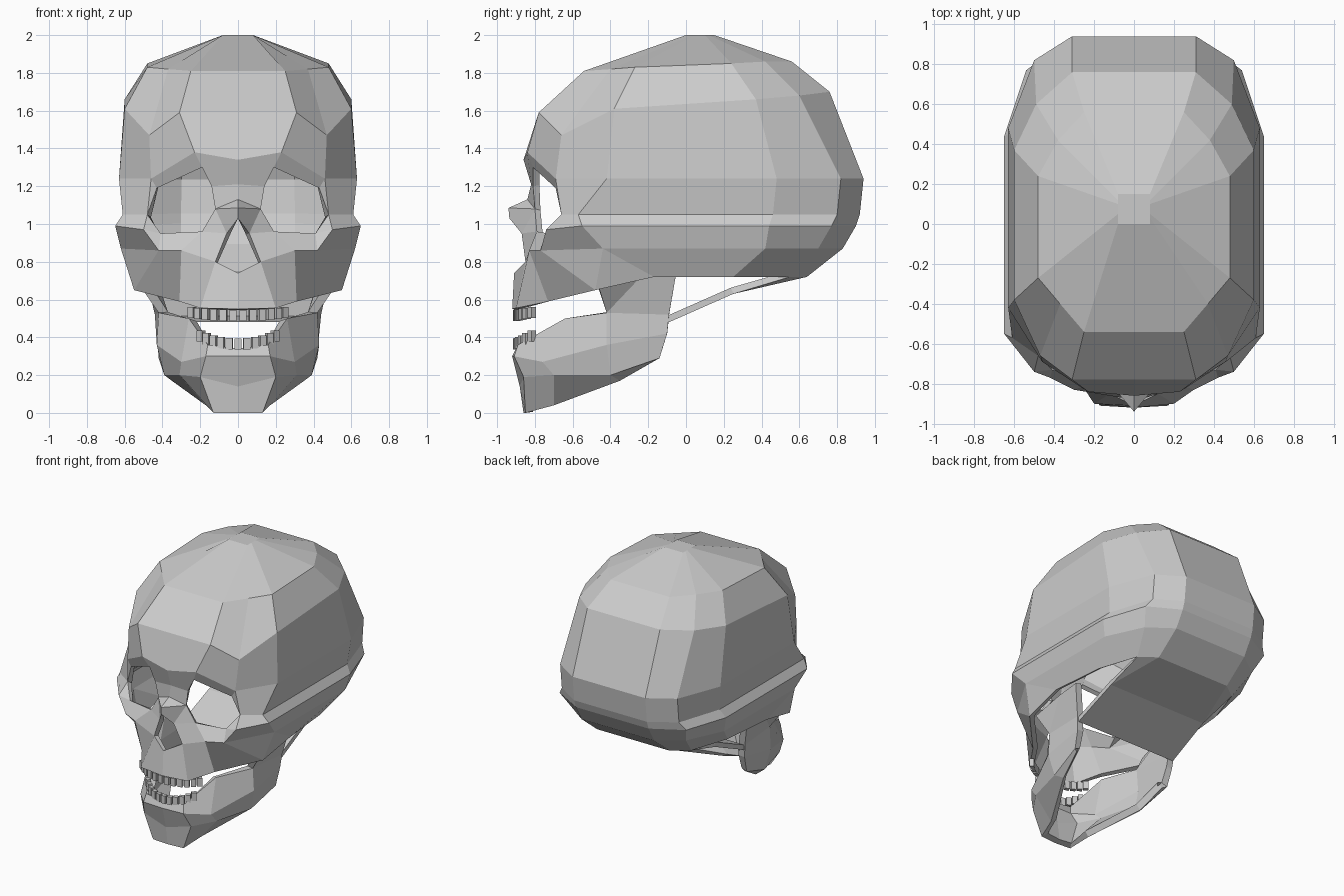
import bpy
import bmesh
import math
from mathutils import Matrix, Vector

cube = bpy.data.objects.get("Cube")
if cube:
    bpy.data.objects.remove(cube, do_unlink=True)

bone = bpy.data.materials.new("bone_grey")
bone.use_nodes = True
bone.diffuse_color = (.6, .6, .6, 1)
bone.node_tree.nodes["Principled BSDF"].inputs["Base Color"].default_value = bone.diffuse_color


def add_object(name, bm):
    mesh = bpy.data.meshes.new(name)
    bm.to_mesh(mesh)
    bm.free()
    mesh.materials.append(bone)
    obj = bpy.data.objects.new(name, mesh)
    bpy.context.collection.objects.link(obj)
    return obj


# Half shell from named points, mirrored and thickened inwards
def mirrored_shell(name, points, faces, thickness, outward):
    bm = bmesh.new()
    for side in (1, -1):
        verts = {}
        for face in faces:
            corners = []
            for key in face:
                if key not in verts:
                    x, y, z = points[key]
                    verts[key] = bm.verts.new((x * side, y, z))
                corners.append(verts[key])
            bm.faces.new(corners[::side])
    bmesh.ops.remove_doubles(bm, verts=bm.verts, dist=.0005)
    bmesh.ops.recalc_face_normals(bm, faces=bm.faces)
    # The face furthest along the outward direction must look that way
    outward = Vector(outward)
    outer = max(bm.faces, key=lambda f: f.calc_center_median().dot(outward))
    if outer.normal.dot(outward) < 0:
        bmesh.ops.reverse_faces(bm, faces=bm.faces)
    obj = add_object(name, bm)
    solid = obj.modifiers.new("bone_thickness", 'SOLIDIFY')
    solid.thickness = thickness
    solid.offset = -1


# Cranium rings, each running from the back round the side to the front
columns = ["back", "corner", "flank", "side", "temple", "forehead"]
rings = {
    "crown": [(.08, .15, 2), (.08, .12, 2), (.08, .1, 2), (.08, .05, 2), (.08, .03, 2), (.08, 0, 2)],
    "upper": [(.25, .56, 1.86), (.38, .42, 1.86), (.48, .24, 1.85),
              (.48, -.27, 1.83), (.37, -.4, 1.82), (.25, -.54, 1.81)],
    "dome": [(.31, .76, 1.7), (.49, .6, 1.68), (.6, .37, 1.66),
             (.6, -.38, 1.61), (.47, -.66, 1.47), (.31, -.78, 1.59)],
    "wall": [(.31, .94, 1.24), (.5, .82, 1.24), (.63, .48, 1.24), (.63, -.42, 1.24)],
    "groove": [(.31, .92, 1.05), (.5, .8, 1.05), (.61, .46, 1.05), (.61, -.57, 1.05)],
    "arch": [(.31, .9, .99), (.54, .77, .99), (.65, .44, .99), (.65, -.55, .99)],
    "under": [(.31, .83, .87), (.49, .7, .87), (.62, .42, .87), (.62, -.44, .87)],
    "rim": [(.31, .64, .72), (.43, .55, .72), (.53, .25, .72), (.57, -.17, .72)],
}
skull = {}
for ring, coords in rings.items():
    for column, co in zip(columns, coords):
        skull[ring + "_" + column] = co
    skull[ring + "_nape"] = (0, *coords[0][1:])
    skull[ring + "_middle"] = (0, *coords[-1][1:])

order = ["nape"] + columns + ["middle"]
ring_names = list(rings)
skull_faces = [["crown_" + c for c in order]]
for high, low in zip(ring_names, ring_names[1:]):
    full = len(rings[low]) == len(columns)
    used = order if full else order[:5]
    for a, b in zip(used, used[1:]):
        skull_faces.append([high + "_" + a, high + "_" + b, low + "_" + b, low + "_" + a])

# Face and skull base points
skull.update({
    "glabella": (0, -.86, 1.34), "brow": (.23, -.84, 1.38), "brow_end": (.46, -.69, 1.24),
    "orbit_top": (.19, -.81, 1.3), "orbit_corner": (.43, -.69, 1.19),
    "orbit_outer": (.48, -.66, 1.05), "orbit_low": (.41, -.73, .95),
    "orbit_floor": (.19, -.79, .96), "orbit_inner": (.12, -.8, 1.08),
    "orbit_nook": (.14, -.81, 1.2), "nasion": (0, -.82, 1.21), "nose_root": (0, -.84, 1.13),
    "bridge": (0, -.94, 1.085), "nose_top": (0, -.935, 1.03), "nose_side": (.06, -.87, .95),
    "nose_wing": (.12, -.85, .8), "nose_base": (0, -.91, .74),
    "cheek": (.5, -.74, .97), "cheek_low": (.42, -.77, .86), "maxilla": (.3, -.83, .86),
    "gum_middle": (0, -.92, .55), "gum_front": (.2, -.9, .555),
    "gum_side": (.31, -.73, .59), "gum_back": (.55, -.48, .65),
    "base_mid": (.42, .25, .63), "base_mid_centre": (0, .25, .63),
    "base_front": (.43, -.09, .48), "base_front_centre": (0, -.09, .48),
})
forehead_patches = [
    "dome_middle dome_forehead brow glabella",
    "dome_forehead dome_temple brow_end brow",
    "dome_temple dome_side wall_side brow_end",
    "glabella brow orbit_top orbit_nook nasion",
    "brow brow_end orbit_corner orbit_top",
]
cheek_patches = [
    "brow_end wall_side groove_side orbit_outer",
    "brow_end orbit_outer orbit_corner",
    "orbit_outer groove_side arch_side cheek",
    "orbit_outer cheek orbit_low",
    "cheek arch_side under_side cheek_low",
    "orbit_low cheek cheek_low",
    "orbit_low cheek_low maxilla orbit_floor",
]
upper_jaw_patches = [
    "cheek_low under_side gum_back",
    "cheek_low gum_back gum_side maxilla",
    "maxilla gum_side gum_front nose_wing",
    "nose_wing gum_front gum_middle nose_base",
    "under_side rim_side gum_back",
]
nose_patches = [
    "orbit_floor maxilla nose_wing nose_side",
    "orbit_floor nose_side orbit_inner",
    "nasion orbit_nook orbit_inner nose_root",
    "nose_root orbit_inner bridge",
    "bridge orbit_inner nose_side nose_top",
]
base_patches = [
    "rim_nape rim_back base_mid base_mid_centre",
    "rim_back rim_corner base_mid",
    "base_mid base_front base_front_centre base_mid_centre",
]
for patches in (forehead_patches, cheek_patches, upper_jaw_patches, nose_patches, base_patches):
    skull_faces += [patch.split() for patch in patches]
mirrored_shell("skull", skull, skull_faces, .035, (0, 0, 1))

# Lower jaw: columns from the chin to the rear angle, four points high
jaw_levels = ["top", "crease", "edge", "low"]
jaw_columns = {
    "chin": [(0, -.9, .34), (0, -.92, .3), (0, -.88, .14), (0, -.86, 0)],
    "front": [(.16, -.89, .36), (.17, -.91, .3), (.2, -.86, .19), (.13, -.85, 0)],
    "body": [(.26, -.64, .5), (.3, -.76, .27), (.31, -.7, .2), (.17, -.7, .04)],
    "cheek": [(.42, -.42, .53), (.43, -.42, .36), (.39, -.4, .2), (.35, -.35, .17)],
    "angle": [(.44, -.09, .52), (.43, -.1, .42), (.42, -.14, .29), (.39, -.16, .28)],
}
jaw = {}
for column, coords in jaw_columns.items():
    for level, co in zip(jaw_levels, coords):
        jaw[column + level] = co
jaw.update({"condyle": (.49, -.05, .75), "notch": (.49, -.23, .73), "coronoid": (.51, -.46, .66)})
jaw_faces = [["cheektop", "angletop", "condyle", "notch"], ["cheektop", "notch", "coronoid"]]
jaw_names = list(jaw_columns)
for a, b in zip(jaw_names, jaw_names[1:]):
    for high, low in zip(jaw_levels, jaw_levels[1:]):
        jaw_faces.append([a + high, b + high, b + low, a + low])
mirrored_shell("lower_jaw", jaw, jaw_faces, .05, (0, -1, 0))


# Teeth: small blocks along an arc
def tooth_row(name, count, radius, height, rise):
    bm = bmesh.new()
    for i in range(count):
        angle = .95 * (2 * i / (count - 1) - 1)
        lift = rise * (1 - math.cos(angle))
        place = Matrix.Translation((radius * math.sin(angle), -.7 - .2 * math.cos(angle), height + lift))
        turn = Matrix.Rotation(angle * .7, 4, 'Z')
        size = Matrix.Diagonal((.036, .03, .06, 1))
        bmesh.ops.create_cube(bm, size=1, matrix=place @ turn @ size)
    add_object(name, bm)


tooth_row("upper_teeth", 12, .3, .515, .04)
tooth_row("lower_teeth", 11, .24, .365, .1)
